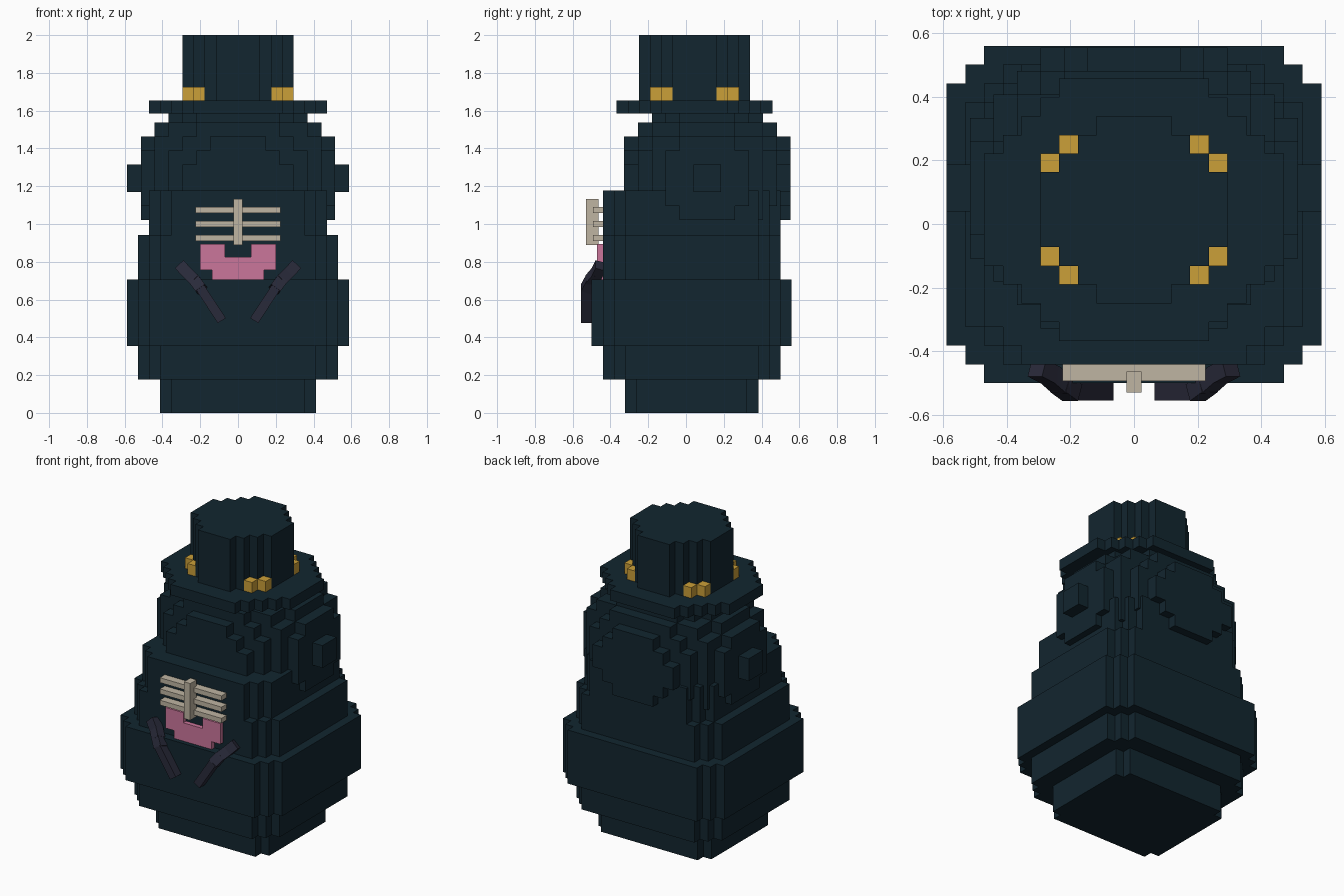
import bpy, bmesh, math
from mathutils import Vector, Matrix

if "Cube" in bpy.data.objects:
    bpy.data.objects.remove(bpy.data.objects["Cube"])

def material(name, rgb):
    m = bpy.data.materials.new(name)
    m.diffuse_color = (*rgb, 1)
    m.use_nodes = True
    m.node_tree.nodes["Principled BSDF"].inputs["Base Color"].default_value = m.diffuse_color
    return m

TEAL = material("dark_teal", (0.006, 0.019, 0.029))
GOLD = material("gold", (0.60, 0.35, 0.04))
BONE = material("bone", (0.52, 0.46, 0.36))
PINK = material("pink", (0.60, 0.18, 0.33))
INDIGO = material("dark_indigo", (0.022, 0.023, 0.042))

def finish(name, bm, mat):
    bmesh.ops.recalc_face_normals(bm, faces=bm.faces)
    me = bpy.data.meshes.new(name)
    bm.to_mesh(me)
    bm.free()
    me.materials.append(mat)
    ob = bpy.data.objects.new(name, me)
    bpy.context.collection.objects.link(ob)
    return ob

def voxels(name, cells, origin, size, mat):
    """Skin a set of integer cells, keeping only the exposed faces."""
    bm, verts = bmesh.new(), {}
    def vert(c):
        if c not in verts:
            verts[c] = bm.verts.new([o + s * a for o, s, a in zip(origin, size, c)])
        return verts[c]
    for c in cells:
        for ax in range(3):
            for side in (0, 1):
                n = list(c)
                n[ax] += 1 if side else -1
                if tuple(n) in cells:
                    continue
                quad = []
                for p, q in ((0, 0), (1, 0), (1, 1), (0, 1)):
                    v = list(c)
                    v[ax] += side
                    v[(ax + 1) % 3] += p
                    v[(ax + 2) % 3] += q
                    quad.append(vert(tuple(v)))
                bm.faces.new(quad if side else quad[::-1])
    bmesh.ops.dissolve_limit(bm, angle_limit=0.01, verts=bm.verts, edges=bm.edges)
    return finish(name, bm, mat)

def add_box(bm, lo, hi):
    lo, hi = Vector(lo), Vector(hi)
    bmesh.ops.create_cube(bm, size=1, matrix=Matrix.Translation((lo + hi) / 2)
                          @ Matrix.Diagonal((*(hi - lo), 1)))

def boxes(name, items, mat):
    bm = bmesh.new()
    for lo, hi in items:
        add_box(bm, lo, hi)
    return finish(name, bm, mat)

U = 1 / 17      # body and hat cell
V = 1.25 / 17   # head cell

# Body: stacked tiers with stepped corners (z from, z to, half x, half y, steps)
body = set()
for k0, k1, hx, hy, steps in ((0, 3, 7, 6, 1), (3, 6, 9, 8, 2), (6, 12, 10, 9, 2),
                              (12, 16, 9, 8, 2), (16, 20, 8, 8, 2)):
    for i in range(-hx, hx):
        for j in range(-hy, hy):
            dx = hx - 0.5 - abs(i + 0.5)
            dy = hy - 0.5 - abs(j + 0.5)
            if dx + dy >= steps:
                body.update((i, j, k) for k in range(k0, k1))
voxels("body", body, (0, 0.03, 0), (U, U, U), TEAL)

# Head: stepped ellipsoid whose ends form the ears
def inside(i, j, k, a2, b2, c2):
    return (i + .5) ** 2 / a2 + (j + .5) ** 2 / b2 + (k + .5) ** 2 / c2 <= 1

R = range(-9, 9)
head = {(i, j, k) for i in R for j in R for k in R if inside(i, j, k, 57.5, 41, 36)}
voxels("head", head, (0, 0.113, 1.242), (V, V, V), TEAL)

# Hat: brim, crown and gold band blocks at the crown's diagonals
HAT_Y = 0.045
brim = {(i, j, 0) for i in R for j in R if inside(i, j, -.5, 67.2, 51.9, 1)}
voxels("hat_brim", brim, (0, HAT_Y, 1.585), (U, U, 0.07), TEAL)
crown = {(i, j, 0) for i in R for j in R if inside(i, j, -.5, 23.5, 23.5, 1)}
voxels("hat_crown", crown, (0, HAT_Y, 1.655), (U, U, 0.345), TEAL)
band = {(i, j, 0) for a, b in ((3, 3), (4, 2)) for i in (a, -a - 1) for j in (b, -b - 1)}
voxels("hat_band", band, (0, HAT_Y, 1.655), (U, U, 0.07), GOLD)

# Ribs and breastbone
boxes("ribs", [((-0.225, -0.493, z - 0.016), (0.225, -0.43, z + 0.016))
               for z in (0.927, 1.001, 1.075)], BONE)
boxes("breastbone", [((-0.023, -0.53, 0.89), (0.023, -0.464, 1.132))], BONE)

# Belly patch: base strip, middle and two upper lobes
boxes("belly_patch", [((-0.137, -0.47, 0.705), (0.137, -0.43, 0.757)),
                      ((-0.2, -0.47, 0.757), (0.2, -0.43, 0.826)),
                      ((-0.2, -0.47, 0.826), (-0.07, -0.43, 0.893)),
                      ((0.07, -0.47, 0.826), (0.2, -0.43, 0.893))], PINK)

# Curved arms: square bars along a bent path, one per side
path = [Vector(p) for p in ((.30, -.455, .775), (.262, -.475, .735), (.228, -.505, .70),
                            (.198, -.527, .66), (.09, -.527, .495))]
for side, label in ((-1, "left"), (1, "right")):
    bm = bmesh.new()
    for n, (p, q) in enumerate(zip(path, path[1:])):
        d = q - p
        x = d.normalized()
        y = (Vector((0, 1, 0)) - x * x.y).normalized()
        rot = Matrix((x, y, x.cross(y))).transposed().to_4x4()
        width = 0.05 if n == 3 else 0.062
        bmesh.ops.create_cube(bm, size=1, matrix=Matrix.Translation((p + q) / 2) @ rot
                              @ Matrix.Diagonal((d.length + 0.015, 0.056, width, 1)))
    for v in bm.verts:
        v.co.x *= side
    finish(label + "_arm", bm, INDIGO)
